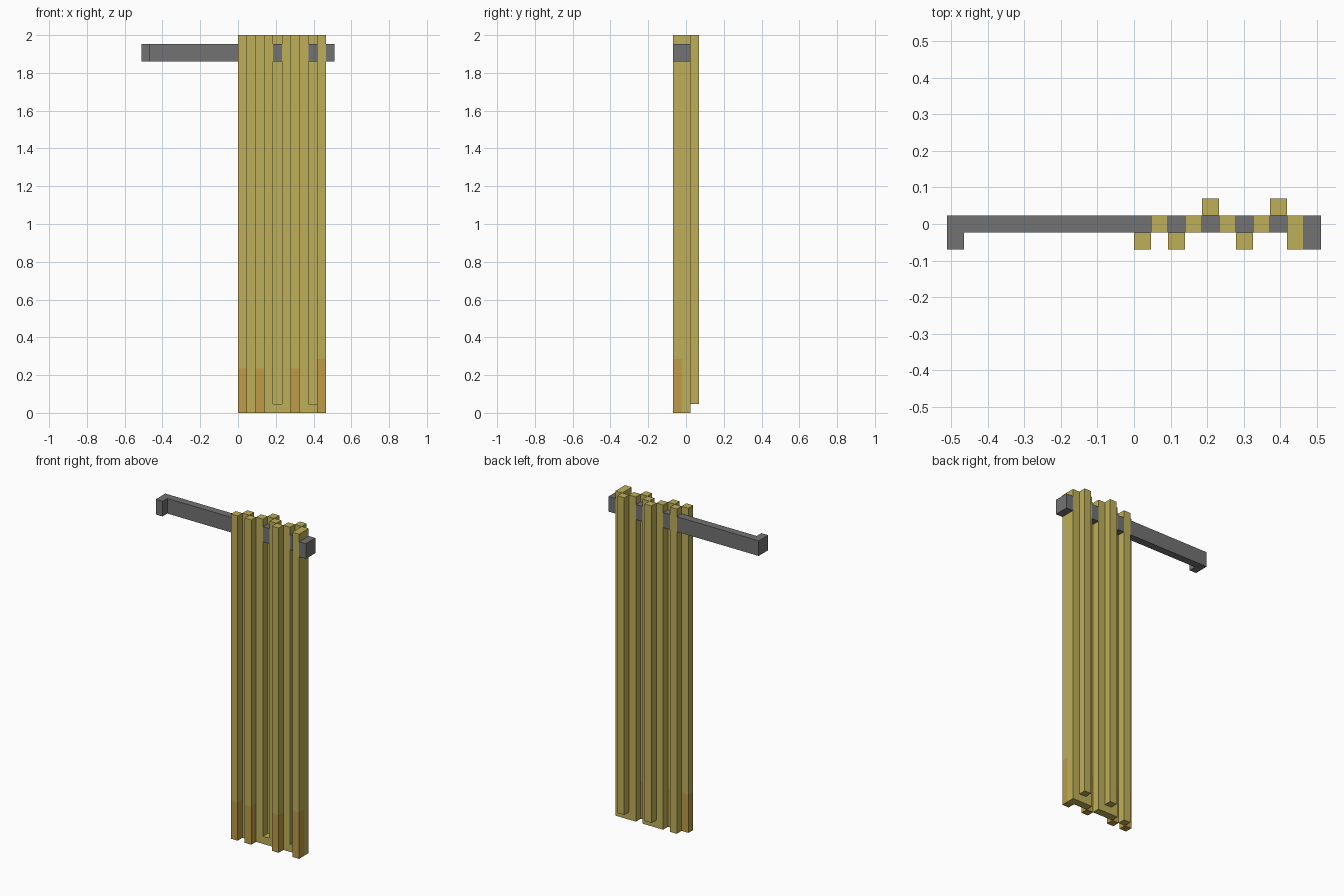
import bpy, bmesh
from mathutils import Vector

if "Cube" in bpy.data.objects:
    bpy.data.objects.remove(bpy.data.objects["Cube"])

U = 2 / 43                      # one grid step; the curtain is 43 steps tall


def material(name, rgb):
    m = bpy.data.materials.new(name)
    m.diffuse_color = (*rgb, 1)
    m.use_nodes = True
    m.node_tree.nodes["Principled BSDF"].inputs["Base Color"].default_value = m.diffuse_color
    return m


CLOTH = material("yellow cloth", (0.521, 0.429, 0.098))
STAIN = material("orange hem", (0.510, 0.325, 0.061))
METAL = material("grey metal", (0.171, 0.171, 0.171))


def box(name, x, y, z, mats, stain=None):
    """Box from (min, max) ranges in grid steps; stain is the hem colour height."""
    bm = bmesh.new()
    bmesh.ops.create_cube(bm, size=1)
    for v in bm.verts:
        v.co = Vector([(r[0] if c < 0 else r[1]) * U for c, r in zip(v.co, (x, y, z))])
    if stain:
        cuts = [((0, 0, stain), (0, 0, 1))]
        if y[1] > -0.5:
            cuts.append(((0, -0.5 * U, 0), (0, 1, 0)))
        for co, no in cuts:
            bmesh.ops.bisect_plane(bm, geom=bm.verts[:] + bm.edges[:] + bm.faces[:],
                                   plane_co=co, plane_no=no)
        # only the front layer below the hem height is orange
        for f in bm.faces:
            c = f.calc_center_median()
            f.material_index = int(c.z < stain and c.y < -0.49 * U)
    me = bpy.data.meshes.new(name)
    bm.to_mesh(me)
    bm.free()
    for m in mats:
        me.materials.append(m)
    ob = bpy.data.objects.new(name, me)
    bpy.context.collection.objects.link(ob)


FRONT, MIDDLE, BACK = (-1.5, -0.5), (-0.5, 0.5), (0.5, 1.5)
FULL, ROD_Z = (0, 43), (40, 42)

# Front folds with a coloured hem
for i in (0, 2, 6):
    box("front_fold", (i, i + 1), FRONT, FULL, [CLOTH, STAIN], 0.235)
box("edge_fold", (9, 10), (-1.5, 0.5), FULL, [CLOTH, STAIN], 0.285)

# Middle webs joining the folds
for i in (1, 3, 5, 7):
    box("middle_web", (i, i + 1), MIDDLE, FULL, [CLOTH])

# Back folds, raised one step, with a hem ledge under the rod line
for i in (4, 8):
    box("back_fold", (i, i + 1), BACK, (1, 43), [CLOTH])
    box("hem_ledge", (i, i + 1), MIDDLE, (0, 1), [CLOTH])

# Rod: long exposed run, then pieces showing between the webs
box("rod", (-10, 1), MIDDLE, ROD_Z, [METAL])
for i in (2, 4, 6, 8):
    box("rod_piece", (i, i + 1), MIDDLE, ROD_Z, [METAL])

# Wall brackets at both ends
for i in (-11, 10):
    box("rod_bracket", (i, i + 1), (-1.5, 0.5), ROD_Z, [METAL])
